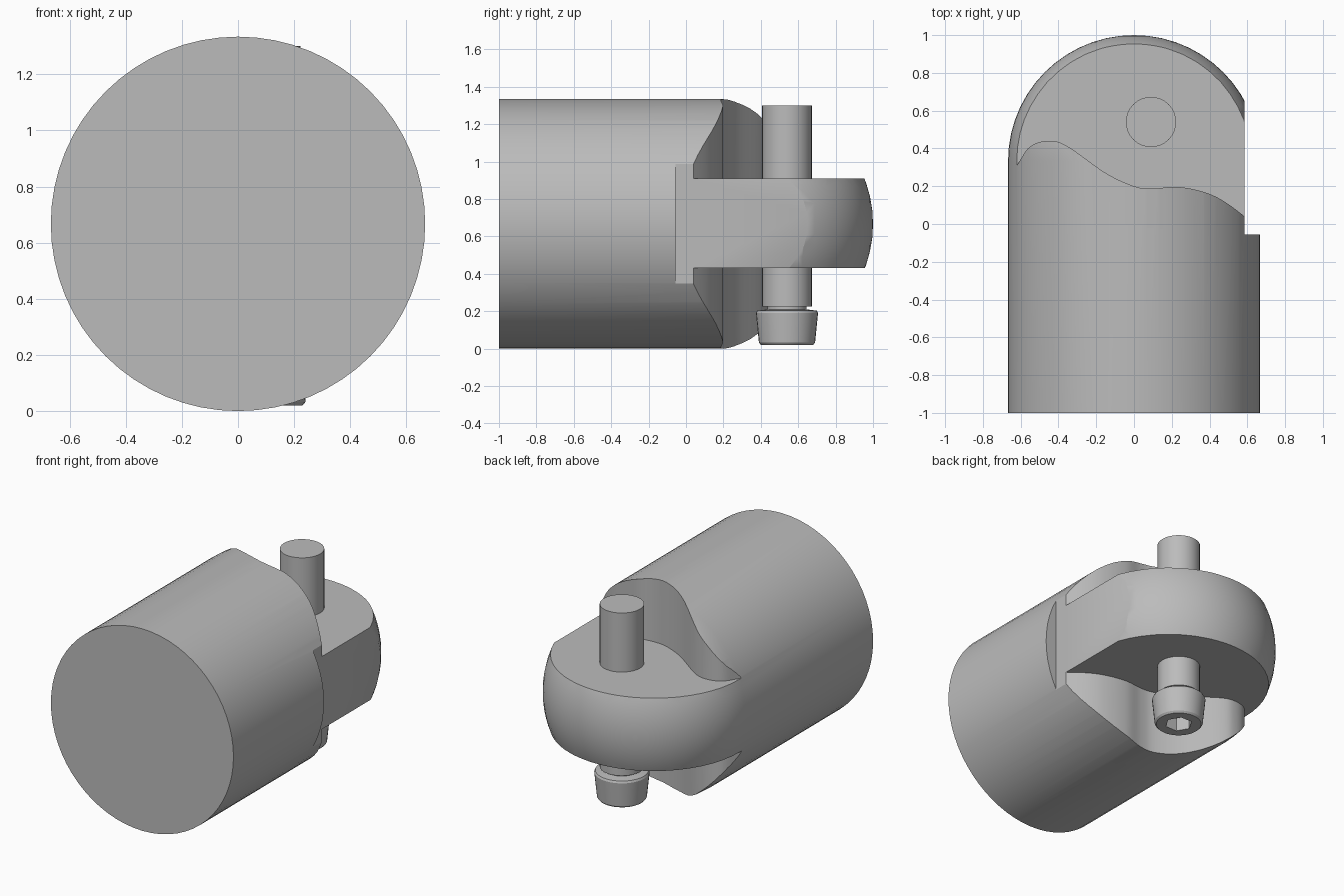
import bpy, bmesh, math
from mathutils import Vector, Matrix

if "Cube" in bpy.data.objects:
    bpy.data.objects.remove(bpy.data.objects["Cube"])

R = 0.667             # body radius
SPHERE_Y = 0.333      # centre of the domed end
PIN_X, PIN_Y = 0.09, 0.54

steel = bpy.data.materials.new("grey_steel")
steel.diffuse_color = (0.5, 0.5, 0.5, 1)
steel.use_nodes = True
steel.node_tree.nodes["Principled BSDF"].inputs["Base Color"].default_value = steel.diffuse_color


def make(name, bm):
    bmesh.ops.recalc_face_normals(bm, faces=bm.faces)
    me = bpy.data.meshes.new(name)
    bm.to_mesh(me)
    bm.free()
    me.materials.append(steel)
    ob = bpy.data.objects.new(name, me)
    bpy.context.collection.objects.link(ob)
    return ob


def lathe(name, profile, sides, matrix):
    """Revolve (radius, height) points around the local z axis."""
    bm = bmesh.new()
    rings = []
    for r, h in profile:
        if r < 1e-6:
            rings.append([bm.verts.new((0, 0, h))] * sides)
        else:
            rings.append([bm.verts.new((r * math.cos(2 * math.pi * i / sides),
                                        r * math.sin(2 * math.pi * i / sides), h))
                          for i in range(sides)])
    for a, b in zip(rings, rings[1:]):
        for i in range(sides):
            j = (i + 1) % sides
            loop = list(dict.fromkeys((a[i], a[j], b[j], b[i])))
            bm.faces.new(loop)
    for ring in (rings[0], rings[-1]):
        if ring[0] is not ring[1]:
            bm.faces.new(ring)
    bm.transform(matrix)
    return make(name, bm)


def prism(name, outline, z0, z1):
    """Extrude an xy outline between two heights."""
    bm = bmesh.new()
    face = bm.faces.new([bm.verts.new((x, y, z0)) for x, y in outline])
    out = bmesh.ops.extrude_face_region(bm, geom=[face])
    verts = [v for v in out["geom"] if isinstance(v, bmesh.types.BMVert)]
    bmesh.ops.translate(bm, verts=verts, vec=(0, 0, z1 - z0))
    return make(name, bm)


def spline(pts, steps=6):
    """Smooth curve through the points."""
    p = [Vector(q) for q in [pts[0]] + pts + [pts[-1]]]
    res = []
    for a, b, c, d in zip(p, p[1:], p[2:], p[3:]):
        for k in range(steps):
            t = k / steps
            res.append(0.5 * (2 * b + (c - a) * t + (2 * a - 5 * b + 4 * c - d) * t ** 2
                              + (3 * b - a - 3 * c + d) * t ** 3))
    return [tuple(v) for v in res] + [pts[-1]]


def cut(ob, cutter):
    mod = ob.modifiers.new("cut", 'BOOLEAN')
    mod.operation, mod.solver, mod.object = 'DIFFERENCE', 'EXACT', cutter
    bpy.context.view_layer.objects.active = ob
    bpy.ops.object.modifier_apply(modifier=mod.name)
    bpy.data.objects.remove(cutter)


# Round bar with a domed back end
dome = [(R * math.cos(a), SPHERE_Y + R * math.sin(a))
        for a in (math.pi / 2 * i / 14 for i in range(15))]
to_y = Matrix.Translation((0, 0, R)) @ Matrix.Rotation(-math.pi / 2, 4, 'X')
body = lathe("rod_end_body", [(R, -1.0)] + dome, 64, to_y)

# Wavy shoulders above and below leave a flat tongue
wave = spline([(-0.72, 0.16), (-0.62, 0.31), (-0.55, 0.41), (-0.45, 0.44), (-0.35, 0.41),
               (-0.15, 0.27), (0.0, 0.20), (0.1, 0.187), (0.22, 0.197), (0.35, 0.175),
               (0.46, 0.13), (0.585, 0.04), (0.72, -0.08)])
outline = wave + [(0.72, 1.2), (-0.72, 1.2)]
cut(body, prism("upper_cutter", outline, 0.91, 1.6))
cut(body, prism("lower_cutter", outline, -0.3, 0.43))

# Flat milled on the right side
cut(body, prism("flat_cutter", [(0.585, -0.055), (0.9, -0.055), (0.9, 1.3), (0.585, 1.3)], -0.2, 1.6))

# Cross pin with a tapered head and hexagonal socket
at_pin = Matrix.Translation((PIN_X, PIN_Y, 0))
pin = lathe("cross_pin", [(0.133, 0.225), (0.133, 1.30)], 32, at_pin)
head = lathe("pin_head", [(0.140, 0.02), (0.150, 0.032), (0.166, 0.19), (0.160, 0.203),
                          (0.105, 0.21), (0.105, 0.23)], 32, at_pin)
hexagon = [(PIN_X + 0.085 * math.cos(i * math.pi / 3),
            PIN_Y + 0.085 * math.sin(i * math.pi / 3)) for i in range(6)]
cut(head, prism("socket_cutter", hexagon, -0.1, 0.11))

# Smooth shading with sharp machined edges
for ob in (body, pin, head):
    bpy.ops.object.select_all(action='DESELECT')
    ob.select_set(True)
    bpy.context.view_layer.objects.active = ob
    bpy.ops.object.shade_smooth_by_angle(angle=math.radians(30))
